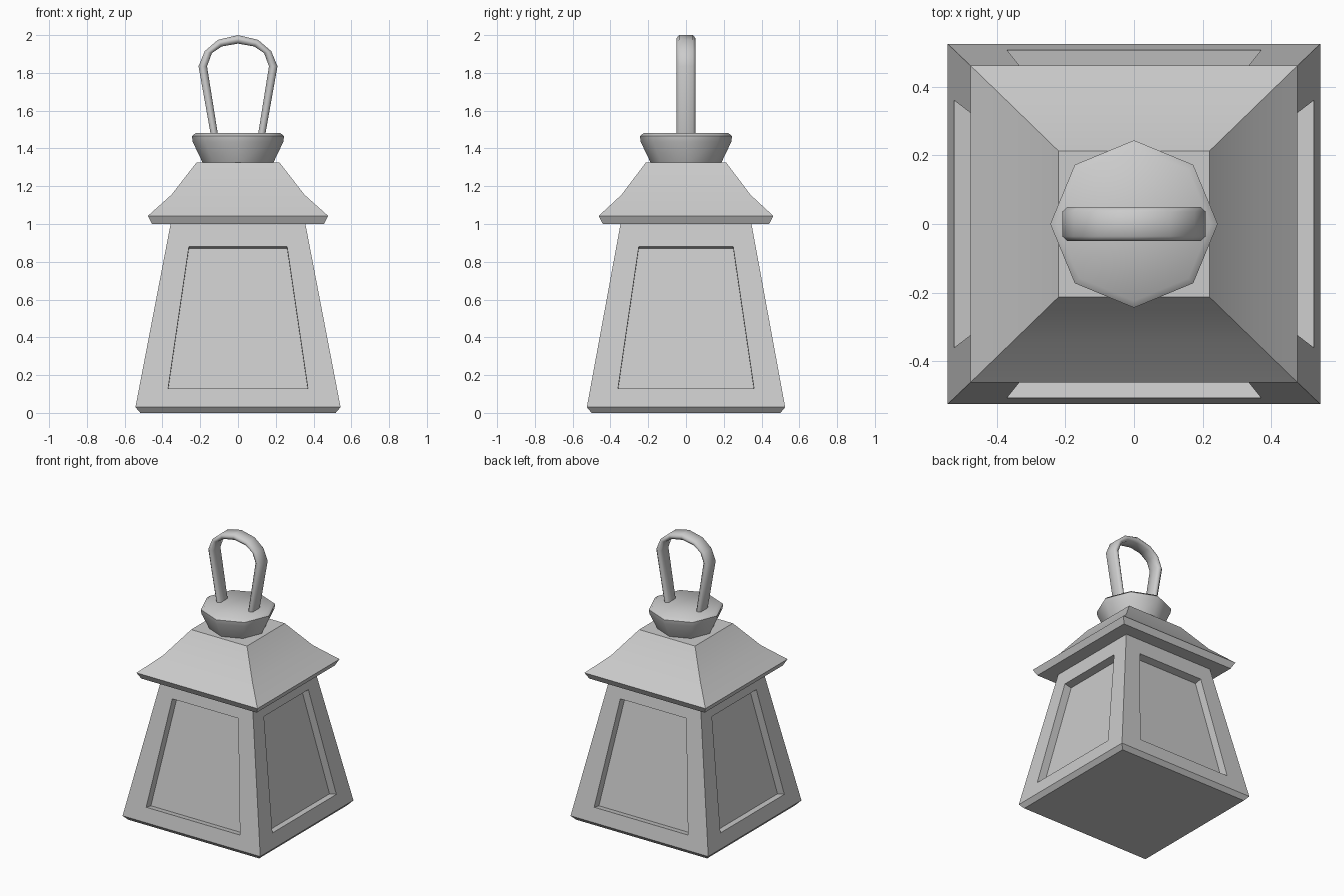
import bpy, bmesh, math

if "Cube" in bpy.data.objects:
    bpy.data.objects.remove(bpy.data.objects["Cube"])


def finish(name, bm, angle):
    bmesh.ops.recalc_face_normals(bm, faces=bm.faces[:])
    mesh = bpy.data.meshes.new(name)
    bm.to_mesh(mesh)
    bm.free()
    ob = bpy.data.objects.new(name, mesh)
    bpy.context.collection.objects.link(ob)
    bpy.ops.object.select_all(action='DESELECT')
    ob.select_set(True)
    bpy.context.view_layer.objects.active = ob
    bpy.ops.object.shade_smooth_by_angle(angle=math.radians(angle))
    return ob


def loft(rings):
    """Skin a stack of closed rings and cap both ends."""
    bm = bmesh.new()
    loops = [[bm.verts.new(p) for p in ring] for ring in rings]
    n = len(loops[0])
    for a, b in zip(loops, loops[1:]):
        for i in range(n):
            j = (i + 1) % n
            bm.faces.new((a[i], a[j], b[j], b[i]))
    bm.faces.new(loops[0][::-1])
    bm.faces.new(loops[-1])
    bmesh.ops.recalc_face_normals(bm, faces=bm.faces[:])
    return bm


def rect(hx, hy, z):
    return [(-hx, -hy, z), (hx, -hy, z), (hx, hy, z), (-hx, hy, z)]


# Lantern body: tapered box with a chamfered foot
LOW, HIGH = 0.03, 1.02
BASE, TOP = (0.543, 0.525), (0.353, 0.343)
bm = loft([rect(0.517, 0.5, 0), rect(*BASE, LOW), rect(*TOP, HIGH)])

# Recessed trapezoid panel on each of the four sides
sides = [f for f in bm.faces if abs(f.normal.z) < 0.3 and f.calc_center_median().z > 0.3]
for f in sides:
    axis = 0 if abs(f.normal.x) > 0.5 else 1
    normal = f.normal.copy()
    bmesh.ops.inset_individual(bm, faces=[f], thickness=0.1)
    for v in f.verts:
        upper = v.co.z > 0.5
        z = 0.88 if upper else 0.13
        t = (z - LOW) / (HIGH - LOW)
        half = (0.26 if upper else 0.37) - (0.01 if axis == 0 else 0)
        v.co.z = z
        v.co[axis] = math.copysign(BASE[axis] + (TOP[axis] - BASE[axis]) * t, v.co[axis])
        v.co[1 - axis] = math.copysign(half, v.co[1 - axis])
    ext = bmesh.ops.extrude_discrete_faces(bm, faces=[f])
    bmesh.ops.translate(bm, verts=ext['faces'][0].verts[:], vec=normal * -0.055)
finish("lantern_body", bm, 20)

# Flared roof
finish("roof", loft([rect(0.455, 0.44, 1.0), rect(0.477, 0.462, 1.043),
                     rect(0.352, 0.341, 1.155), rect(0.22, 0.213, 1.325)]), 35)

# Eight-sided collar
collar = [(0.185, 1.32), (0.24, 1.435), (0.244, 1.465), (0.224, 1.482)]
finish("collar", loft([[(r * math.cos(k * math.pi / 4), r * math.sin(k * math.pi / 4), z)
                        for k in range(8)] for r, z in collar]), 50)

# Hanging loop: chamfered band swept between an inner and an outer outline
outer = [(-0.142, 1.46), (-0.209, 1.835), (-0.176, 1.915), (-0.106, 1.975), (0, 2.0)]
inner = [(-0.104, 1.46), (-0.164, 1.835), (-0.138, 1.905), (-0.085, 1.94), (0, 1.955)]
section = [(0, -0.036), (0.35, -0.05), (0.65, -0.05), (1, -0.036),
           (1, 0.036), (0.65, 0.05), (0.35, 0.05), (0, 0.036)]


def mirrored(path):
    return path + [(-x, z) for x, z in path[-2::-1]]


rings = [[(i[0] + (o[0] - i[0]) * t, y, i[1] + (o[1] - i[1]) * t) for t, y in section]
         for i, o in zip(mirrored(inner), mirrored(outer))]
finish("hanging_loop", loft(rings), 50)
